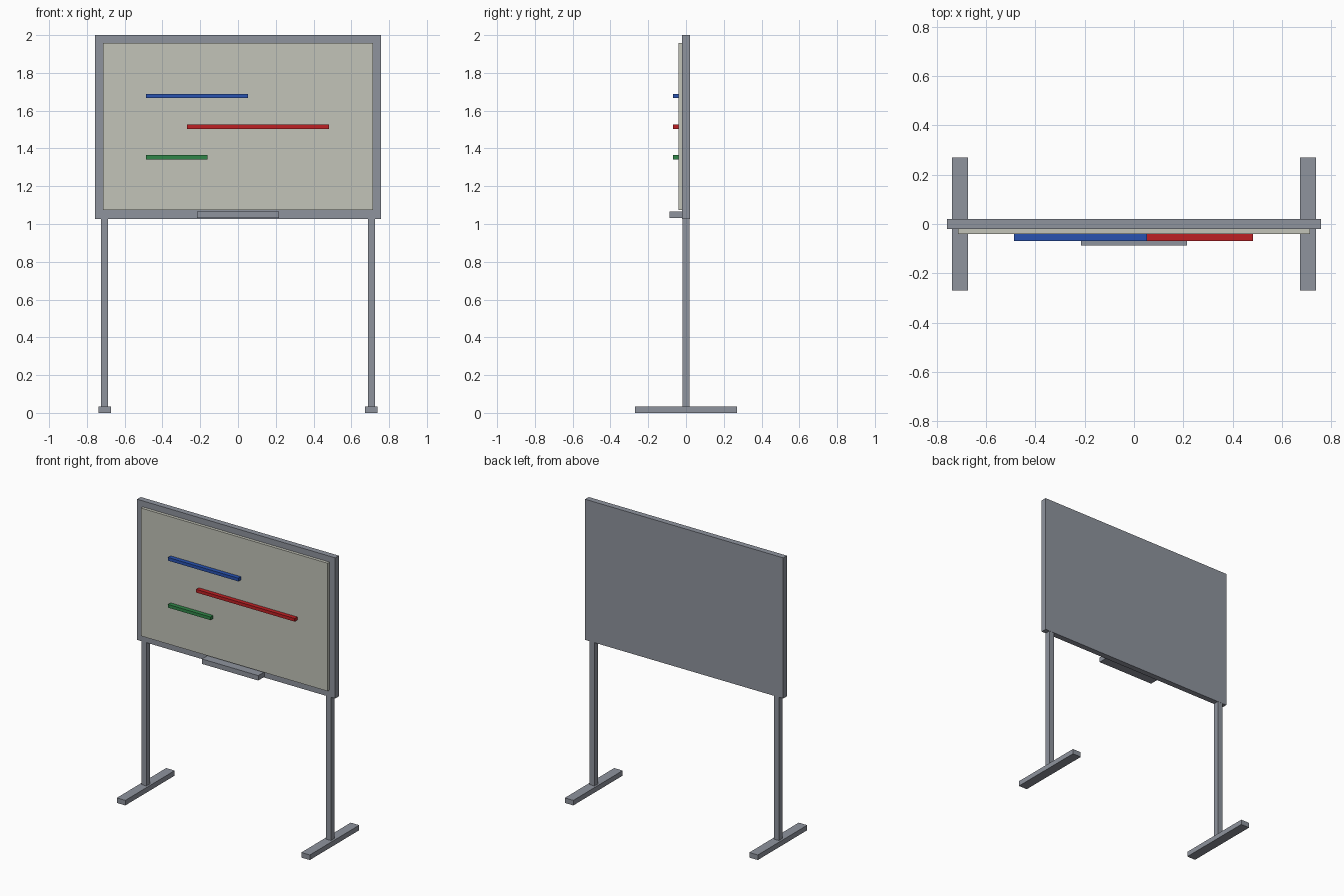
import bpy

if "Cube" in bpy.data.objects:
    bpy.data.objects.remove(bpy.data.objects["Cube"])


def material(name, srgb):
    m = bpy.data.materials.new(name)
    m.diffuse_color = [((c / 255 + 0.055) / 1.055) ** 2.4 for c in srgb] + [1]
    m.use_nodes = True
    m.node_tree.nodes["Principled BSDF"].inputs["Base Color"].default_value = m.diffuse_color
    return m


grey = material("metal grey", (143, 148, 158))
white = material("board off-white", (194, 195, 184))
blue = material("marker blue", (40, 82, 176))
red = material("marker red", (190, 32, 36))
green = material("marker green", (48, 134, 72))


def box(name, x, y, z, mat):
    """Box spanning the given (min, max) ranges."""
    spans = (x, y, z)
    bpy.ops.mesh.primitive_cube_add(size=1, location=[(a + b) / 2 for a, b in spans])
    ob = bpy.context.object
    ob.name = name
    ob.scale = [b - a for a, b in spans]
    bpy.ops.object.transform_apply(location=False, rotation=False, scale=True)
    ob.data.materials.append(mat)
    return ob


# Backing frame, raised writing surface and pen tray
box("frame", (-0.758, 0.758), (-0.02, 0.02), (1.027, 2.0), grey)
box("writing_surface", (-0.714, 0.714), (-0.041, -0.02), (1.074, 1.959), white)
box("pen_tray", (-0.216, 0.216), (-0.087, -0.02), (1.032, 1.066), grey)

# Coloured strips on the board
for name, x, z, mat in (("blue_strip", (-0.487, 0.052), 1.678, blue),
                        ("red_strip", (-0.271, 0.483), 1.515, red),
                        ("green_strip", (-0.487, -0.162), 1.353, green)):
    box(name, x, (-0.07, -0.041), (z - 0.011, z + 0.011), mat)

# Legs and long feet, one pair per side
for side, s in (("left", -1), ("right", 1)):
    cx = s * 0.706
    box(side + "_leg", (cx - 0.019, cx + 0.019), (-0.019, 0.019), (0.034, 1.027), grey)
    box(side + "_foot", (cx - 0.0325, cx + 0.0325), (-0.27, 0.27), (0, 0.035), grey)
